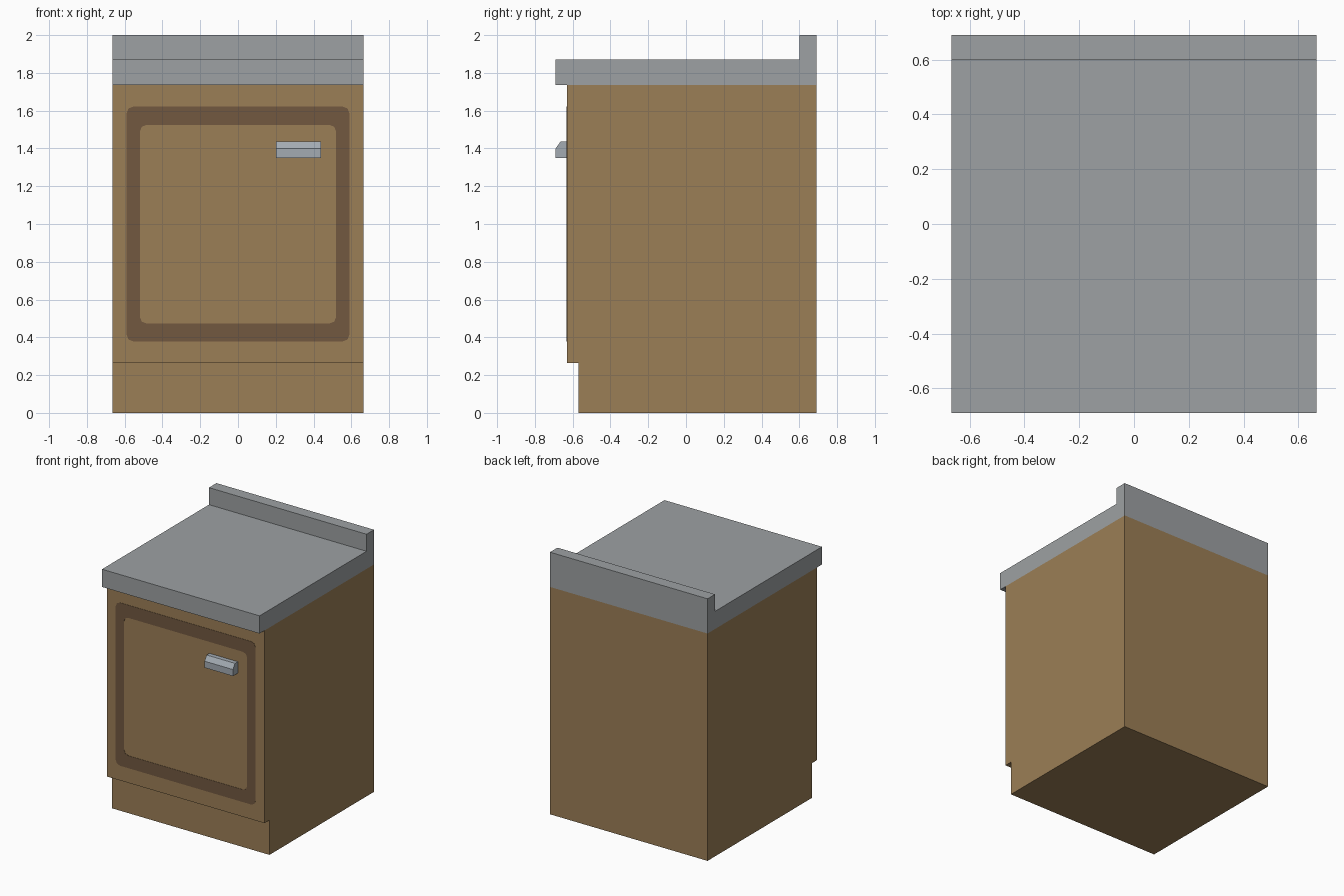
import bpy, bmesh
from math import sin, cos, pi

cube = bpy.data.objects.get("Cube")
if cube:
    bpy.data.objects.remove(cube)


def material(name, rgb):
    m = bpy.data.materials.new(name)
    m.use_nodes = True
    m.diffuse_color = (*rgb, 1)
    m.node_tree.nodes["Principled BSDF"].inputs["Base Color"].default_value = (*rgb, 1)
    return m


wood = material("wood", (0.33, 0.21, 0.093))
trim = material("dark wood", (0.168, 0.098, 0.051))
stone = material("grey stone", (0.337, 0.356, 0.366))
metal = material("pale metal", (0.37, 0.41, 0.45))


def finish(name, bm, mat):
    bmesh.ops.recalc_face_normals(bm, faces=bm.faces)
    mesh = bpy.data.meshes.new(name)
    bm.to_mesh(mesh)
    bm.free()
    mesh.materials.append(mat)
    obj = bpy.data.objects.new(name, mesh)
    bpy.context.collection.objects.link(obj)
    return obj


def extrude_x(name, profile, x0, x1, mat):
    """Extrude a (y, z) profile from x0 to x1."""
    bm = bmesh.new()
    face = bm.faces.new([bm.verts.new((x0, y, z)) for y, z in profile])
    geom = bmesh.ops.extrude_face_region(bm, geom=[face])["geom"]
    moved = [v for v in geom if isinstance(v, bmesh.types.BMVert)]
    bmesh.ops.translate(bm, verts=moved, vec=(x1 - x0, 0, 0))
    return finish(name, bm, mat)


def rounded_loop(half_w, z0, z1, r, steps=2):
    """Rounded rectangle as (x, z) points."""
    points = []
    corners = [(1, z1 - r), (-1, z1 - r), (-1, z0 + r), (1, z0 + r)]
    for i, (side, cz) in enumerate(corners):
        for s in range(steps + 1):
            a = (i + s / steps) * pi / 2
            points.append((side * (half_w - r) + r * cos(a), cz + r * sin(a)))
    return points


HALF, BACK, FRONT = 0.665, 0.69, -0.63

# Cabinet body with a recessed toe kick
extrude_x("cabinet", [(BACK, 0), (BACK, 1.735), (FRONT, 1.735), (FRONT, 0.265),
                      (-0.57, 0.265), (-0.57, 0)], -HALF, HALF, wood)

# Worktop with an upstand along the back
extrude_x("worktop", [(BACK, 1.735), (BACK, 2), (0.6, 2), (0.6, 1.87),
                      (-BACK, 1.87), (-BACK, 1.735)], -HALF, HALF, stone)

# Handle with a sloping upper edge
extrude_x("handle", [(FRONT, 1.35), (FRONT, 1.437), (-0.664, 1.437),
                     (-0.69, 1.4), (-0.69, 1.35)], 0.2, 0.44, metal)

# Painted door frame: a thin ring between two rounded rectangles
bm = bmesh.new()
outer, inner = ([bm.verts.new((x, FRONT - 0.002, z)) for x, z in loop]
                for loop in (rounded_loop(0.59, 0.378, 1.622, 0.036),
                             rounded_loop(0.52, 0.473, 1.525, 0.036)))
n = len(outer)
for i in range(n):
    j = (i + 1) % n
    bm.faces.new((outer[i], outer[j], inner[j], inner[i]))
geom = bmesh.ops.extrude_face_region(bm, geom=bm.faces[:])["geom"]
bmesh.ops.translate(bm, verts=[v for v in geom if isinstance(v, bmesh.types.BMVert)],
                    vec=(0, 0.004, 0))
finish("door_frame", bm, trim)
